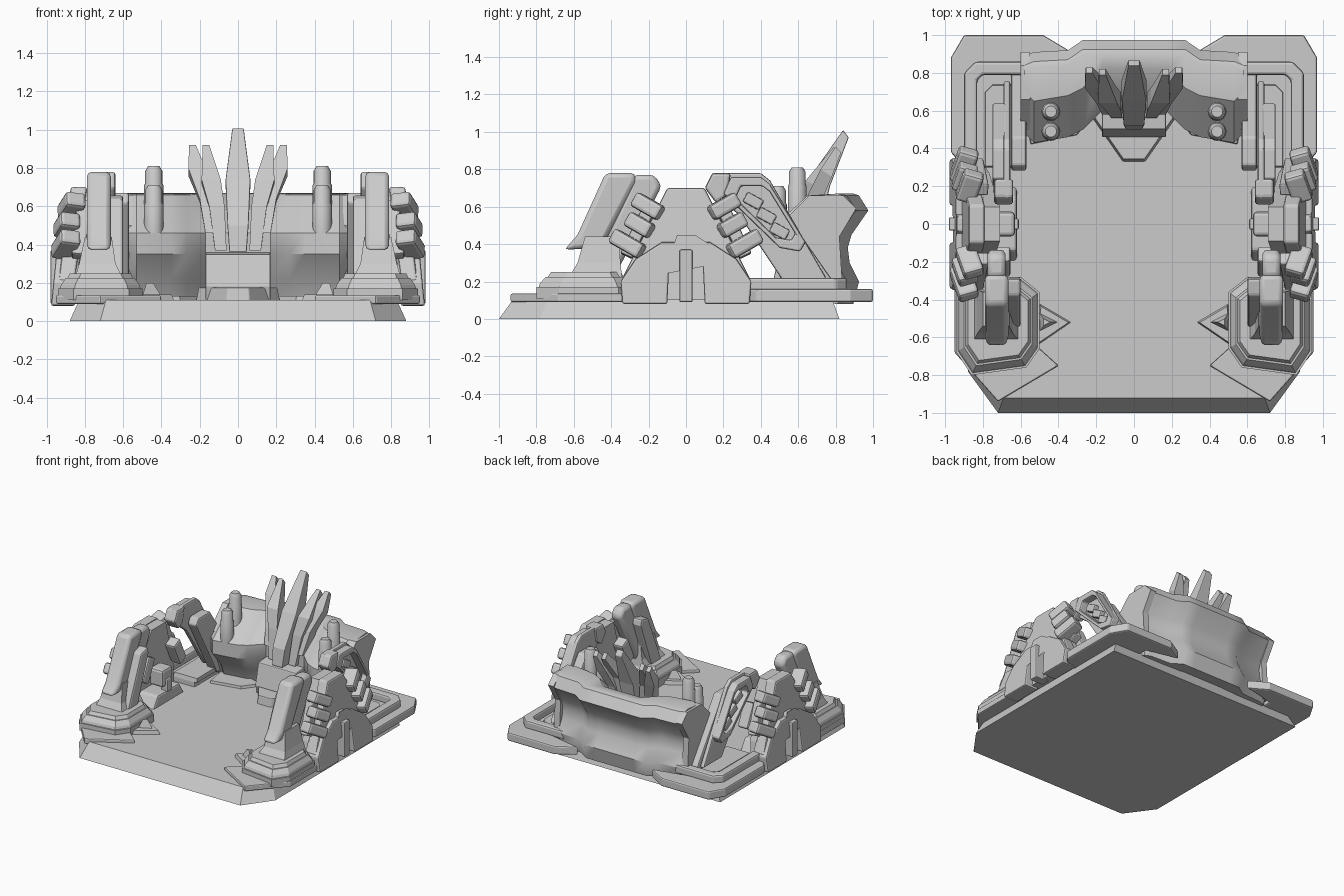
import bpy, bmesh, math
from mathutils import Matrix, Vector

if "Cube" in bpy.data.objects:
    bpy.data.objects.remove(bpy.data.objects["Cube"])


def finish(name, bm, mirror=False, bevel=0, smooth=False):
    bmesh.ops.recalc_face_normals(bm, faces=bm.faces)
    me = bpy.data.meshes.new(name)
    bm.to_mesh(me)
    bm.free()
    ob = bpy.data.objects.new(name, me)
    bpy.context.collection.objects.link(ob)
    if bevel:
        m = ob.modifiers.new("bevel", "BEVEL")
        m.width, m.segments, m.limit_method = bevel, 2, "ANGLE"
        m.angle_limit = math.radians(35)
    if mirror:
        ob.modifiers.new("mirror", "MIRROR").use_mirror_merge = False
    if smooth:
        bpy.context.view_layer.objects.active = ob
        ob.select_set(True)
        bpy.ops.object.shade_smooth_by_angle(angle=math.radians(35))
        ob.select_set(False)
    return ob


def loft(name, rings, closed=False, **kw):
    """Skin equal-length rings; cap the ends, or join last to first if closed."""
    bm = bmesh.new()
    vs = [[bm.verts.new(p) for p in r] for r in rings]
    n = len(vs[0])
    pairs = list(zip(vs, vs[1:])) + ([(vs[-1], vs[0])] if closed else [])
    for a, b in pairs:
        for i in range(n):
            j = (i + 1) % n
            bm.faces.new((a[i], a[j], b[j], b[i]))
    if not closed:
        bm.faces.new(vs[0])
        bm.faces.new(vs[-1])
    return finish(name, bm, **kw)


def shrink(pts, s):
    cx = sum(p[0] for p in pts) / len(pts)
    cy = sum(p[1] for p in pts) / len(pts)
    return [(cx + (x - cx) * s, cy + (y - cy) * s) for x, y in pts]


def slab(name, pts, z0, z1, taper=1.0, **kw):
    """Plan outline (x, y) raised from z0 to z1."""
    return loft(name, [[(x, y, z0) for x, y in pts],
                       [(x, y, z1) for x, y in shrink(pts, taper)]], **kw)


def side(name, pts, x0, x1, lean=0.0, **kw):
    """Side outline (y, z) extruded from x0 to x1, leaning inward with height."""
    return loft(name, [[(x - lean * z, y, z) for y, z in pts] for x in (x0, x1)], **kw)


def frame(name, pts, s, x0, x1, **kw):
    """Side outline with a hole of the same shape."""
    inner = shrink(pts, s)
    ring = [(x0, pts), (x1, pts), (x1, inner), (x0, inner)]
    return loft(name, [[(x, y, z) for y, z in r] for x, r in ring], closed=True, **kw)


def box(name, c, size, rot=(0, 0, 0), **kw):
    bm = bmesh.new()
    bmesh.ops.create_cube(bm, size=1)
    R = Matrix.Rotation(rot[2], 4, "Z") @ Matrix.Rotation(rot[1], 4, "Y") @ Matrix.Rotation(rot[0], 4, "X")
    bm.transform(Matrix.Translation(c) @ R @ Matrix.Diagonal((*size, 1)))
    return finish(name, bm, **kw)


def sym(half):
    """Complete an outline from its positive half."""
    return half + [(-a, b) for a, b in reversed(half)]


# Floor plate, front corners cut
loft("floor_plate", [
    [(x, y, 0) for x, y in sym([(.72, -1), (.88, -.78), (.88, .82)])],
    [(x, y, .11) for x, y in sym([(.69, -.92), (.83, -.74), (.83, .78)])]])

# Rear corner plates with raised rims
slab("rear_corner_plate", [(.33, .91), (.48, 1), (.9, 1), (.97, .88), (.97, .38), (.9, .3), (.6, .3), (.6, .85)],
     .09, .16, mirror=True, bevel=.012)
slab("rear_corner_rim", [(.5, .86), (.84, .86), (.9, .8), (.9, .28), (.83, .28), (.83, .76), (.8, .79), (.5, .79)],
     .15, .22, mirror=True, bevel=.015)
slab("rear_corner_step", [(.58, .74), (.75, .74), (.79, .7), (.79, .3), (.58, .3)], .15, .18, .97, mirror=True)

# Front corner plinths in tiers
slab("front_corner_plate", [(.4, -.75), (.72, -.94), (.95, -.68), (.95, -.34), (.84, -.28), (.6, -.34), (.5, -.66)],
     .09, .135, mirror=True, bevel=.008)
plinth = [(.5, -.36), (.5, -.66), (.57, -.76), (.86, -.8), (.94, -.68), (.94, -.36), (.86, -.28), (.6, -.28)]
slab("front_plinth", plinth, .11, .17, mirror=True)
loft("front_plinth_top", [[(x, y, z) for x, y in shrink(plinth, s)]
                          for s, z in ((.97, .16), (.93, .19), (.82, .225), (.78, .225), (.72, .25))], mirror=True)
slab("front_spur", [(.33, -.52), (.5, -.42), (.52, -.65)], .1, .14, .85, mirror=True)
slab("front_spur_fin", [(.4, -.52), (.5, -.47), (.5, -.57)], .13, .2, .35, mirror=True)

# Leaning front pylons
loft("front_pylon_foot", [
    [(x, y, z) for x, y in ((x0, y0), (x1, y0), (x1, y1), (x0, y1))]
    for z, x0, x1, y0, y1 in ((.2, .59, .86, -.64, -.34), (.3, .64, .83, -.58, -.35), (.44, .66, .8, -.54, -.36))],
    mirror=True)
side("front_pylon", [(-.65, .37), (-.58, .45), (-.43, .78), (-.27, .78), (-.27, .73), (-.45, .38)],
     .665, .79, mirror=True, bevel=.025, smooth=True)
side("front_pylon_back", [(-.5, .25), (-.28, .77), (-.17, .77), (-.13, .71), (-.37, .25)],
     .68, .775, mirror=True, bevel=.025, smooth=True)
side("front_pylon_inner", [(-.55, .24), (-.38, .64), (-.29, .66), (-.28, .61), (-.42, .24)],
     .6, .68, mirror=True, bevel=.015)

# Side towers: core, notched outer shell, skirt and centre fin
side("tower_core", sym([(.3, .1), (.27, .26), (.09, .69)]), .8, .92, .13, mirror=True)
notch = [(.1, .08), (.1, .29), (.04, .43)]
side("tower_shell", sym([(.04, .43), (.1, .29), (.1, .08), (.33, .08), (.34, .22), (.1, .7)]),
     .88, .965, .13, mirror=True, bevel=.012)
side("tower_skirt", sym([(.04, .44), (.09, .29), (.1, .08), (.34, .08), (.35, .2), (.27, .32), (.13, .41)]),
     .86, .985, .1, mirror=True, bevel=.01)
side("tower_fin", sym([(.035, .09), (.035, .37)]), .86, .98, mirror=True, bevel=.008)
box("tower_cap", (.79, 0, .64), (.13, .13, .1), (0, -.15, 0), mirror=True, bevel=.015)
box("tower_inner_block", (.69, 0, .3), (.12, .13, .14), mirror=True, bevel=.02)
box("tower_inner_pin", (.64, 0, .24), (.06, .06, .1), mirror=True, bevel=.01)
side("tower_inner_ramp", sym([(.2, .1), (.14, .2)]), .62, .8, mirror=True, bevel=.015)

# Rounded clamps climbing both slopes of each tower
for s, tag in ((-1, "front"), (1, "rear")):
    for i, (x, y, z, w) in enumerate(((.87, .2, .6, .17), (.895, .245, .5, .15), (.9, .31, .4, .19))):
        box(f"clamp_{tag}_{i}", (x, s * y, z), (.11, w, .085), (s * .5, -.12, s * .28),
            mirror=True, bevel=.018)
    box(f"clamp_rail_{tag}", (.82, s * .25, .48), (.07, .07, .32), (s * .45, -.1, 0), mirror=True, bevel=.01)
    box(f"clamp_joint_{tag}", (.7, s * .2, .42), (.09, .09, .2), (s * .45, 0, 0), mirror=True, bevel=.015)

# Rear side braces: solid slab, leaning loop frame and its inserts
side("brace_slab", [(.28, .62), (.31, .67), (.46, .67), (.83, .14), (.55, .14)], .57, .65, mirror=True, bevel=.012)
side("brace_leg", [(.1, .7), (.14, .78), (.4, .78), (.45, .74), (.76, .2), (.52, .2), (.28, .56)],
     .655, .69, mirror=True, bevel=.01)
frame("brace_loop", [(.2, .67), (.24, .76), (.4, .76), (.45, .72), (.64, .41), (.61, .36), (.5, .38)],
      .72, .68, .75, mirror=True, bevel=.01)
for i in range(3):
    box(f"brace_insert_{i}", (.7, .36 + .07 * i, .63 - .08 * i), (.06, .1, .06), (-.5, 0, 0), mirror=True, bevel=.01)
side("brace_visor", [(.1, .7), (.14, .78), (.24, .78), (.22, .66), (.16, .62)], .64, .74, mirror=True, bevel=.015)


# Rear console, lofted across its width
def console_ring(x, f, b):
    prof = [(f + .16, .1), (f + .11, .22), (f, .35), (f, .46), (f + .22, .66), (b - .08, .67), (b - .05, .66),
            (b, .58), (b - .09, .45), (b - .11, .38), (b - .1, .3), (b - .05, .2), (b - .08, .08)]
    return [(x, y, z) for y, z in prof]


half = [(.17, .6, .975), (.27, .5, .975), (.35, .46, .92), (.53, .43, .91), (.58, .48, .89)]
loft("rear_console", [console_ring(x * s, f, b) for s, hs in ((-1, half[::-1]), (1, half)) for x, f, b in hs],
     smooth=True)
side("console_cheek", [(.6, .12), (.5, .36), (.5, .5), (.66, .66), (.84, .66), (.91, .59), (.82, .44), (.84, .12)],
     .55, .6, mirror=True)

# Centre step and tongue on the floor
side("console_step", [(.48, .1), (.46, .18), (.5, .35), (.72, .37), (.72, .1)], -.17, .17, bevel=.008)
slab("floor_tongue", sym([(.06, .33), (.22, .56), (.22, .62)]), .1, .175, .93, bevel=.006)
slab("floor_ledge", [(.2, .6), (.3, .47), (.55, .42), (.6, .7)], .1, .13, .95, mirror=True)


# Crown: centre blade and two flared pairs
def blade(name, secs, **kw):
    loft(name, [[(a, y0, z0), (b, y0, z0), (b, y1, z1), (a, y1, z1)] for a, b, y0, z0, y1, z1 in secs], **kw)


blade("crown_blade_centre", [(-.045, .045, .5, .36, .66, .36), (-.055, .055, .52, .5, .72, .5),
                             (-.065, .065, .65, .74, .77, .71), (-.03, .03, .84, 1.01, .87, .97)], bevel=.006)
blade("crown_blade_inner", [(.06, .12, .56, .37, .66, .37), (.07, .15, .6, .6, .7, .58),
                            (.09, .19, .64, .74, .72, .7), (.15, .185, .79, .92, .82, .88)], mirror=True)
blade("crown_blade_outer", [(.11, .17, .58, .46, .68, .46), (.13, .2, .64, .64, .72, .62),
                            (.17, .26, .72, .8, .78, .76), (.22, .255, .8, .92, .83, .89)], mirror=True)

# Round pins on the console slopes
for name, y, z0, z1 in (("tall_pin", .595, .48, .81), ("short_pin", .49, .46, .71)):
    bm = bmesh.new()
    prof = [(.05, z0), (.05, z1 - .1), (.045, z1 - .09), (.045, z1 - .025), (.03, z1)]
    rings = [[(.44 + r * math.cos(k * math.pi / 8), y + r * math.sin(k * math.pi / 8), z) for k in range(16)]
             for r, z in prof]
    bm.free()
    loft(name, rings, mirror=True, smooth=True)
